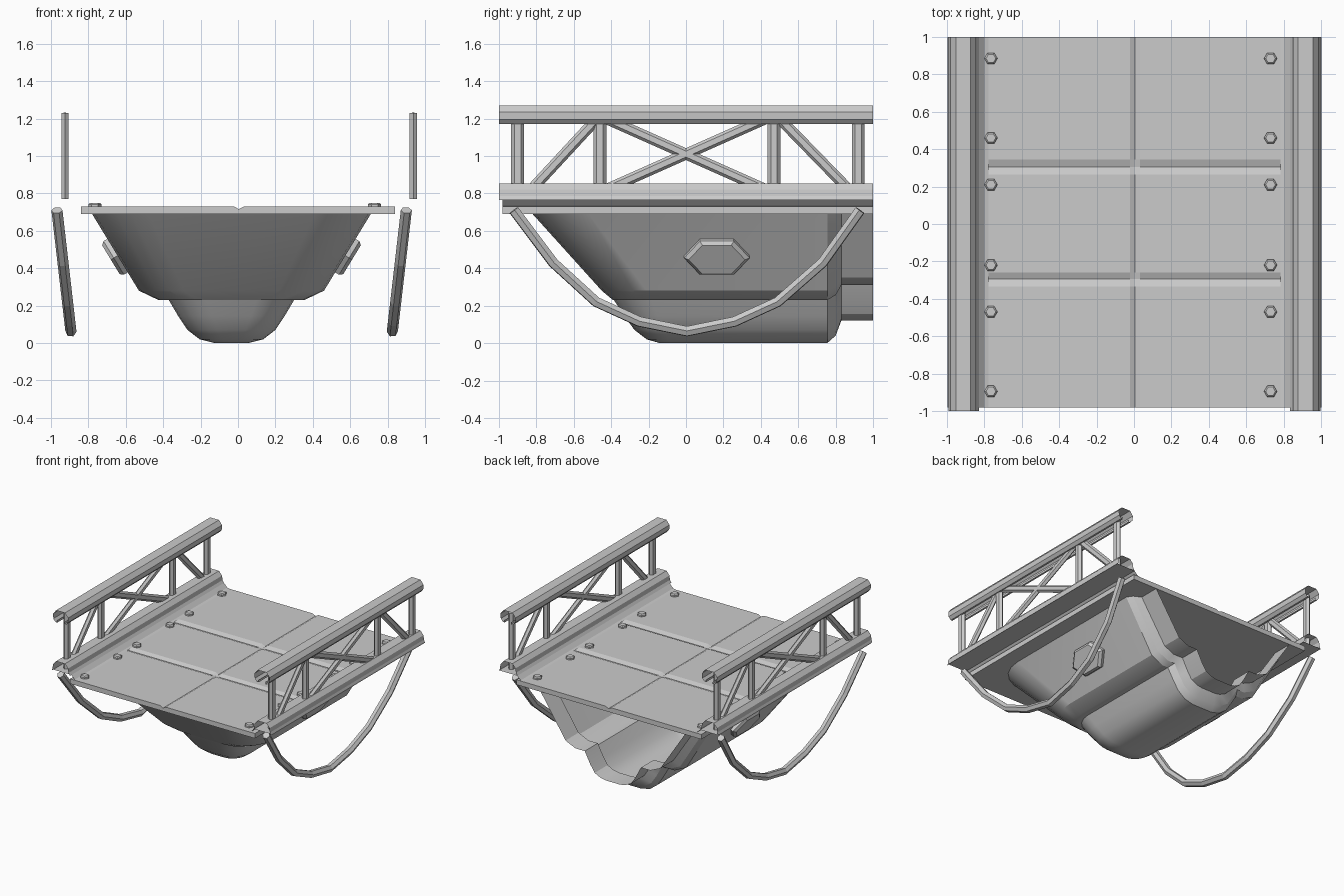
import bpy, bmesh, math
from mathutils import Vector

if "Cube" in bpy.data.objects:
    bpy.data.objects.remove(bpy.data.objects["Cube"])


def make(name, verts, faces, smooth=None):
    me = bpy.data.meshes.new(name)
    me.from_pydata([tuple(v) for v in verts], [], faces)
    bm = bmesh.new()
    bm.from_mesh(me)
    bmesh.ops.remove_doubles(bm, verts=bm.verts, dist=0.0001)
    bmesh.ops.recalc_face_normals(bm, faces=bm.faces)
    bm.to_mesh(me)
    bm.free()
    ob = bpy.data.objects.new(name, me)
    bpy.context.collection.objects.link(ob)
    if smooth:
        bpy.ops.object.select_all(action='DESELECT')
        ob.select_set(True)
        bpy.context.view_layer.objects.active = ob
        bpy.ops.object.shade_smooth_by_angle(angle=math.radians(smooth))
    return ob


def loft(name, rings, closed=True, caps=True, smooth=None):
    n = len(rings[0])
    verts = [p for r in rings for p in r]
    faces = []
    for i in range(len(rings) - 1):
        for j in range(n if closed else n - 1):
            k = (j + 1) % n
            faces.append((i*n + j, i*n + k, (i+1)*n + k, (i+1)*n + j))
    if caps:
        faces += [tuple(range(n)), tuple(range(len(verts) - n, len(verts)))]
    return make(name, verts, faces, smooth)


def sheet(name, profile, y0, y1):
    return loft(name, [[(x, y, z) for x, z in profile] for y in (y0, y1)], False, False)


def beam(name, x, a, b, wide, thick=0.02):
    # six-sided bar in the yz plane
    a, b = Vector((x, *a)), Vector((x, *b))
    d = (b - a).normalized()
    s = Vector((0, -d.z, d.y))
    sec = [(thick, .5), (0, 1), (-thick, .5), (-thick, -.5), (0, -1), (thick, -.5)]
    return loft(name, [[p + Vector((u, 0, 0)) + s*v*wide for u, v in sec] for p in (a, b)])


# Deck slab with V grooves
xs = [-.84, -.8, -.022, .005, .032, .8, .84]
ys = [-.98, -.335, -.295, -.26, .265, .305, .345, 1]
nx = len(xs)
verts = []
for j, y in enumerate(ys):
    for i, x in enumerate(xs):
        low = i == 3 or (j in (2, 5) and 0 < i < nx - 1)
        verts.append((x, y, .716 if low else .73))
faces = [(j*nx + i, j*nx + i + 1, (j+1)*nx + i + 1, (j+1)*nx + i)
         for j in range(len(ys) - 1) for i in range(nx - 1)]
deck = make("deck", verts, faces)
bm = bmesh.new()
bm.from_mesh(deck.data)
ext = bmesh.ops.extrude_face_region(bm, geom=bm.faces[:], use_keep_orig=True)
for v in ext["geom"]:
    if isinstance(v, bmesh.types.BMVert):
        v.co.z = .69
bmesh.ops.recalc_face_normals(bm, faces=bm.faces)
bm.to_mesh(deck.data)
bm.free()

# Deck bolts
for bx in (-.765, .73):
    for by in (.885, .46, .21, -.22, -.47, -.895):
        rings = [[(bx + r*math.cos(k*math.pi/3), by + r*math.sin(k*math.pi/3), z)
                  for k in range(6)] for r, z in ((.035, .72), (.035, .742), (.026, .75))]
        loft("deck_bolt", rings)

# Hull pan: levels of half width, front y, corner radius, height, then rear collar half width, height
C = -.035
levels = [(.745, -.82, .30, .69, .655, .69),
          (.495, -.45, .24, .28, .43, .35),
          (.39, -.39, .20, .23, .34, .31),
          (.335, -.385, .20, .23, .255, .31),
          (.285, -.33, .18, .145, .205, .215),
          (.235, -.275, .16, .07, .165, .155),
          (.17, -.21, .12, .02, .11, .128),
          (.09, -.14, .08, .0, .06, .12),
          (0, -.10, 0, .0, 0, .12)]
rings = []
for w, f, r, z, cw, cz in levels:
    half = [(cw, 1, cz), (cw, .83, cz), ((w*2 + cw)/3, .8, (z*2 + cz)/3), (w, .755, z)]
    for k in range(6):
        t = k*math.pi/10
        half.append((w - r + r*math.cos(t), f + r - r*math.sin(t), z))
    rings.append([(C + x, y, zz) for x, y, zz in half]
                 + [(C - x, y, zz) for x, y, zz in reversed(half)])
loft("hull_pan", rings, False, False, 28)

# Hexagonal plates on the hull flanks
for side in (-1, 1):
    hexa = [(.175, 0), (.09, .105), (-.09, .105), (-.175, 0), (-.09, -.105), (.09, -.105)]
    rings = []
    for n, s in ((-.02, 1), (.025, 1), (.043, .86)):
        rings.append([(C + side*(.608 + .52*v*s + .854*n), .165 + u*s, .468 + .854*v*s - .52*n)
                      for u, v in hexa])
    loft("flank_plate", rings)

# Railings and hanging cables on both sides
top_prof = [(-.03, 1.19), (-.03, 1.172), (-.045, 1.172), (-.065, 1.195), (-.068, 1.235),
            (-.04, 1.27), (.04, 1.27), (.068, 1.235), (.065, 1.195), (.045, 1.172),
            (.03, 1.172), (.03, 1.19)]
low_prof = [(-.08, .765), (-.072, .785), (-.068, .82), (-.04, .852), (.04, .852),
            (.068, .82), (.072, .785), (.085, .765)]
lip_prof = [(-.085, .765), (.085, .765), (.115, .735), (.135, .73)]
cable = [(-.92, .71), (-.71, .43), (-.48, .22), (-.25, .115), (.005, .063),
         (.26, .115), (.49, .22), (.73, .43), (.93, .71)]
for side in (-1, 1):
    cx = .913 if side < 0 else .918
    place = lambda prof: [(side*(cx - u), z) for u, z in prof]
    sheet("top_rail", place(top_prof), -1, 1)
    sheet("bottom_rail", place(low_prof), -1, 1)
    sheet("rail_flange", place(lip_prof), -.98, 1)
    px = -.925 if side < 0 else .937
    for y in (-.9, -.46, .47, .92):
        beam("rail_post", px, (y, .77), (y, 1.23), .034)
    for a, b in (((-.845, .80), (-.475, 1.2)), ((.50, 1.2), (.87, .82)),
                 ((-.45, .81), (.45, 1.21)), ((-.45, 1.21), (.45, .81))):
        beam("rail_brace", px, a, b, .029, .017)

    cu = bpy.data.curves.new("hanging_cable", 'CURVE')
    cu.dimensions = '3D'
    cu.bevel_depth = .03
    cu.bevel_resolution = 1
    cu.use_fill_caps = True
    sp = cu.splines.new('POLY')
    sp.points.add(len(cable) - 1)
    topx = .968 if side < 0 else .9
    for p, (y, z) in zip(sp.points, cable):
        p.co = (side*(topx - .075*(.71 - z)/.65), y, z, 1)
    sp.use_smooth = False
    bpy.context.collection.objects.link(bpy.data.objects.new("hanging_cable", cu))
